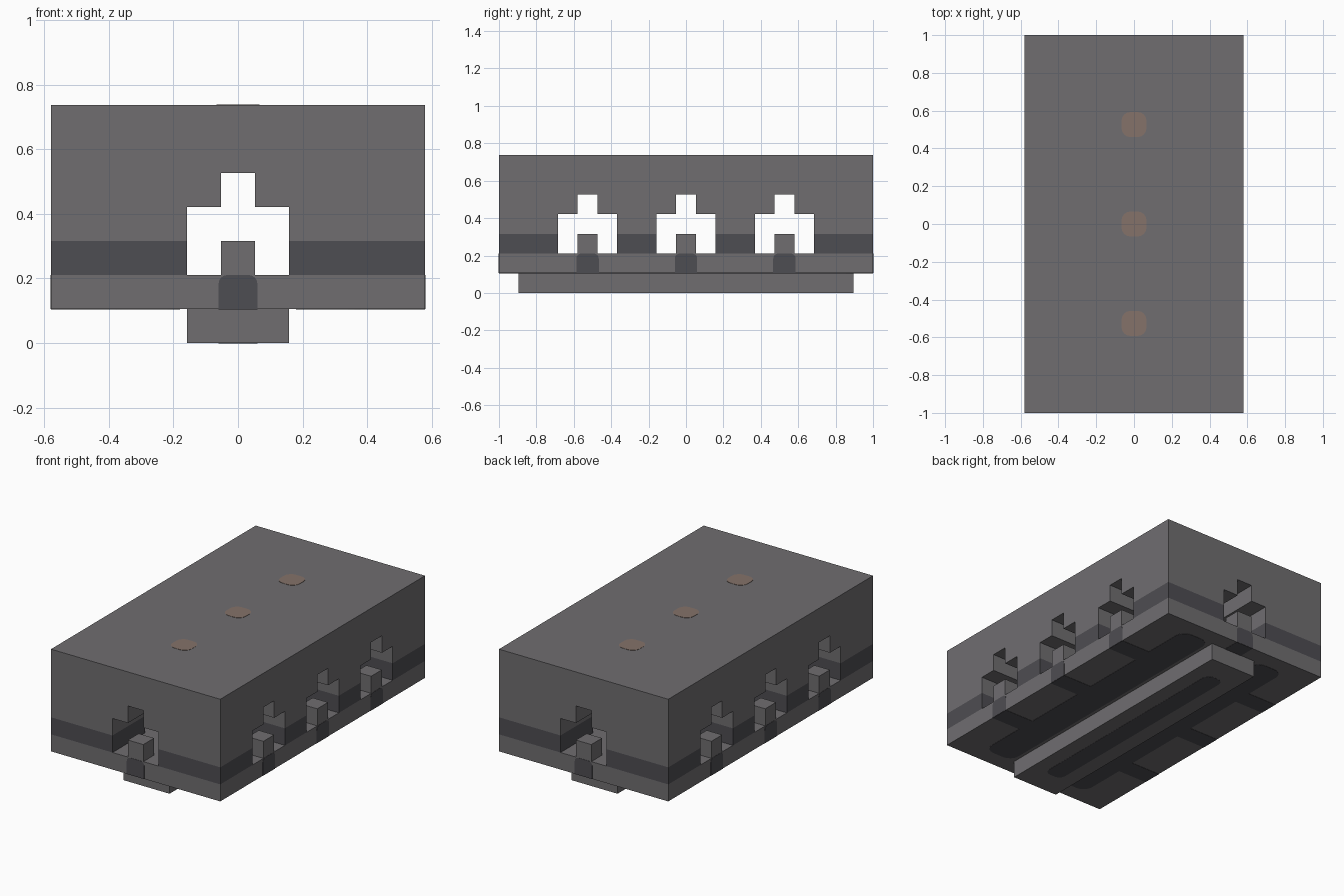
import bpy
import bmesh
import math
from mathutils import Matrix, Vector

U = 2 / 19          # one building unit
THIN = 0.003        # thickness of painted plates

cube = bpy.data.objects.get("Cube")
if cube:
    bpy.data.objects.remove(cube)


def material(name, rgb):
    mat = bpy.data.materials.new(name)
    mat.use_nodes = True
    mat.diffuse_color = (*rgb, 1)
    mat.node_tree.nodes["Principled BSDF"].inputs["Base Color"].default_value = (*rgb, 1)
    return mat


GREY = material("warm grey", (0.16, 0.155, 0.163))
DARK = material("dark grey", (0.076, 0.074, 0.084))
COPPER = material("dull copper", (0.235, 0.17, 0.143))


def finish(name, bm, mats):
    bmesh.ops.recalc_face_normals(bm, faces=bm.faces[:])
    mesh = bpy.data.meshes.new(name)
    bm.to_mesh(mesh)
    bm.free()
    for mat in mats:
        mesh.materials.append(mat)
    obj = bpy.data.objects.new(name, mesh)
    bpy.context.collection.objects.link(obj)
    return obj


def block_part(name, filled, dark_layer=None):
    """Skin the unit cells for which filled(x, y, z) is true."""
    bm = bmesh.new()
    axes = [Vector(a) for a in ((1, 0, 0), (0, 1, 0), (0, 0, 1))]
    for x in range(-5, 6):
        for y in range(-9, 10):
            for z in range(7):
                if not filled(x, y, z):
                    continue
                centre = Vector((x, y, z + 0.5))
                for i in range(3):
                    for s in (-1, 1):
                        n = axes[i] * s
                        if filled(x + int(n.x), y + int(n.y), z + int(n.z)):
                            continue
                        a, b = axes[(i + 1) % 3] / 2, axes[(i + 2) % 3] / 2 * s
                        mid = centre + n / 2
                        corners = (mid - a - b, mid + a - b, mid + a + b, mid - a + b)
                        face = bm.faces.new([bm.verts.new(c * U) for c in corners])
                        face.material_index = int(z == dark_layer)
    bmesh.ops.remove_doubles(bm, verts=bm.verts[:], dist=0.001)
    bmesh.ops.dissolve_limit(bm, angle_limit=0.01, verts=bm.verts[:],
                             edges=bm.edges[:], delimit={'MATERIAL'})
    return finish(name, bm, [GREY, DARK])


def body(x, y, z):
    if abs(x) > 5 or abs(y) > 9 or not 1 <= z <= 6:
        return False
    if z in (2, 3, 4):
        # crossing tunnels: one lengthwise, three across
        gap = min(abs(x), abs(y), abs(y - 5), abs(y + 5))
        return gap > (1 if z < 4 else 0)
    return True


def posts(x, y, z):
    at_end = x == 0 and abs(y) == 9
    at_side = abs(x) == 5 and y in (-5, 0, 5)
    return z == 2 and (at_end or at_side)


def keel(x, y, z):
    return z == 0 and abs(x) <= 1 and abs(y) <= 8


block_part("tunnel_body", body, dark_layer=2)
block_part("doorway_posts", posts)
block_part("keel", keel)


def plate(name, x0, x1, y0, y1, radii, place, mat):
    """Thin plate with rounded corners; radii run anticlockwise from x1, y1."""
    bm = bmesh.new()
    corners = ((x1, y1, -1, -1), (x0, y1, 1, -1), (x0, y0, 1, 1), (x1, y0, -1, 1))
    points = []
    for k, ((cx, cy, sx, sy), r) in enumerate(zip(corners, radii)):
        for j in range(5 if r else 1):
            t = math.pi / 2 * (k + j / 4)
            points.append((cx + r * (sx + math.cos(t)) if r else cx,
                           cy + r * (sy + math.sin(t)) if r else cy))
    face = bm.faces.new([bm.verts.new((px * U, py * U, 0)) for px, py in points])
    out = bmesh.ops.extrude_face_region(bm, geom=[face])
    tops = [v for v in out["geom"] if isinstance(v, bmesh.types.BMVert)]
    bmesh.ops.translate(bm, verts=tops, vec=(0, 0, THIN))
    bm.transform(place)
    return finish(name, bm, [mat])


# Copper spots on the roof
for y in (-5, 0, 5):
    spot = Matrix.Translation((0, y * U, 7 * U - THIN / 2))
    plate("roof_spot", -0.63, 0.63, -0.63, 0.63, [0.45] * 4, spot, COPPER)

# Dark marks under each post and their spokes beneath the body
UPRIGHT = Matrix.Rotation(math.pi / 2, 4, 'X')
UNDER = Matrix.Translation((0, 0, U - THIN / 2))
W = 0.57


def doorway(turn, side, reach, spoke):
    face = (Matrix.Rotation(turn, 4, 'Z')
            @ Matrix.Translation((side * U, -reach * U + THIN / 2, 0)) @ UPRIGHT)
    plate("post_mark", -W, W, 1, 2, [0.25, 0.25, 0, 0], face, DARK)
    below = Matrix.Rotation(turn, 4, 'Z') @ Matrix.Translation((side * U, 0, 0)) @ UNDER
    plate("underside_spoke", -W, W, -reach, -reach + spoke, [0] * 4, below, DARK)


for turn in (0, math.pi):
    doorway(turn, 0, 9.5, 1)
    for side in (-5, 0, 5):
        doorway(turn + math.pi / 2, side, 5.5, 2.2)

# Long dark strips under the body and the keel
for left, right in ((-3.6, -1.7), (1.7, 3.6)):
    plate("underside_strip", left, right, -8.5, 8.5, [0.6] * 4, UNDER, DARK)
plate("keel_strip", -W, W, -7, 7, [0.4] * 4, Matrix.Identity(4), DARK)
for obj in bpy.data.objects:
    if obj.name == "keel_strip":
        obj.location.z = -THIN / 3
